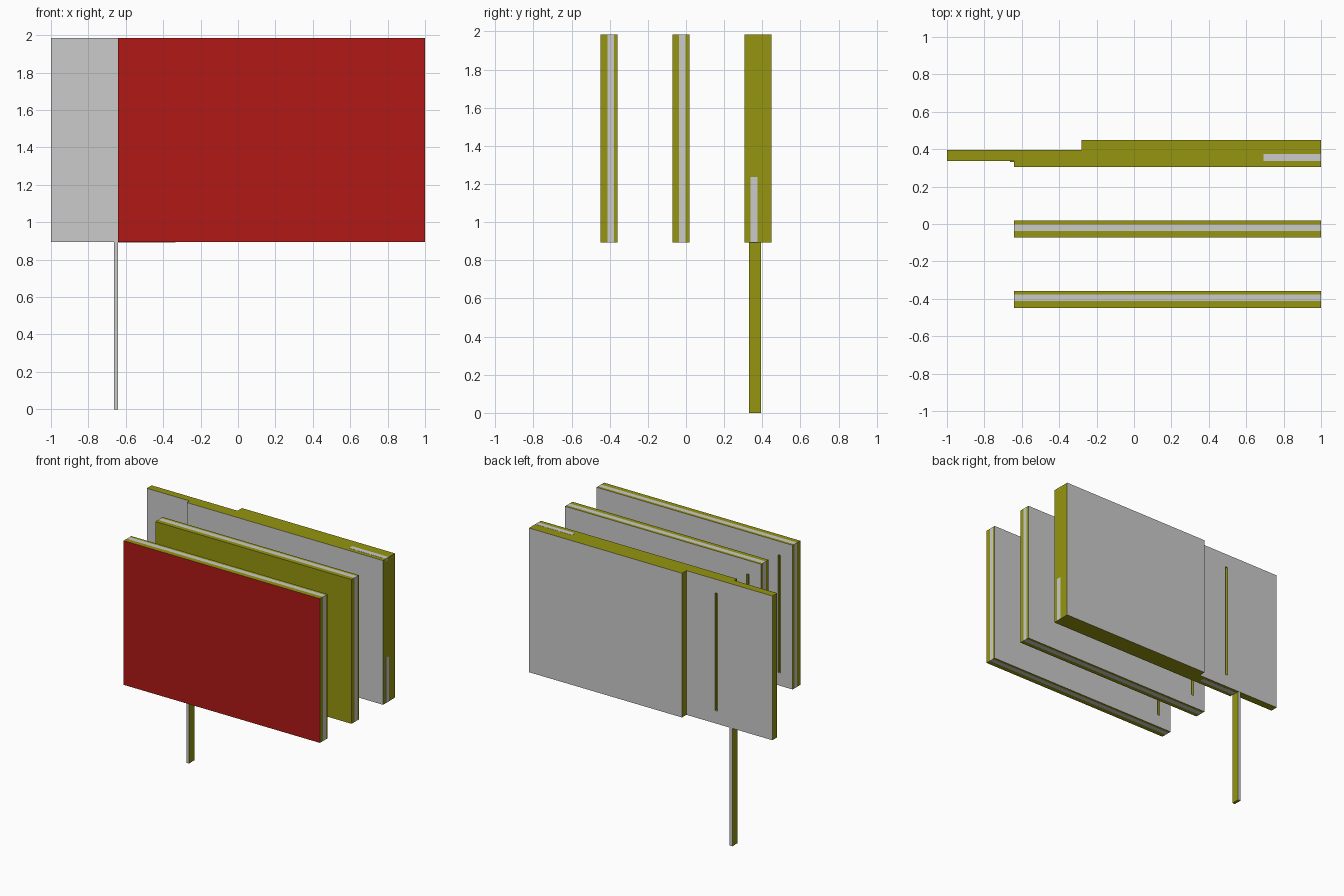
import bpy, bmesh

if "Cube" in bpy.data.objects:
    bpy.data.objects.remove(bpy.data.objects["Cube"])


def material(name, color):
    m = bpy.data.materials.new(name)
    m.diffuse_color = (*color, 1)
    m.use_nodes = True
    m.node_tree.nodes["Principled BSDF"].inputs["Base Color"].default_value = m.diffuse_color
    return m


GREY = material("grey", (0.8, 0.8, 0.8))
OLIVE = material("olive_edge", (0.3, 0.3, 0.005))
RED = material("red_face", (0.44, 0.01, 0.008))
Z0, Z1 = 0.893, 1.984


def finish(name, bm, mats):
    bmesh.ops.recalc_face_normals(bm, faces=bm.faces)
    me = bpy.data.meshes.new(name)
    bm.to_mesh(me)
    bm.free()
    for m in mats:
        me.materials.append(m)
    ob = bpy.data.objects.new(name, me)
    bpy.context.collection.objects.link(ob)
    return ob


def prism(name, profile, z0, z1, mats=(GREY, OLIVE)):
    """Extrude an XY outline upward; faces turned to y stay grey, the rest olive."""
    bm = bmesh.new()
    f = bm.faces.new([bm.verts.new((x, y, z0)) for x, y in profile])
    r = bmesh.ops.extrude_face_region(bm, geom=[f])
    top = [v for v in r["geom"] if isinstance(v, bmesh.types.BMVert)]
    bmesh.ops.translate(bm, verts=top, vec=(0, 0, z1 - z0))
    bm.normal_update()
    for f in bm.faces:
        f.material_index = 0 if abs(f.normal.y) > 0.5 else len(mats) - 1
    return finish(name, bm, mats)


def rect(x0, x1, y0, y1):
    return [(x0, y0), (x1, y0), (x1, y1), (x0, y1)]


def layered_panel(name, ys, front):
    """Flat panel with a grey band running round the middle of its edge."""
    bm = bmesh.new()
    rings = [[bm.verts.new((x, y, z)) for x, z in rect(-0.642, 1, Z0, Z1)] for y in ys]
    bm.faces.new(rings[0]).material_index = 2
    bm.faces.new(rings[-1]).material_index = 0
    for i, (a, b) in enumerate(zip(rings, rings[1:])):
        for k in range(4):
            f = bm.faces.new((a[k], a[k - 1], b[k - 1], b[k]))
            f.material_index = 0 if i == 1 else 1
    return finish(name, bm, (GREY, OLIVE, front))


def cut_slot(ob, y_back):
    """Narrow upright groove in the back face."""
    cutter = prism("slot_cutter", rect(-0.54, -0.52, y_back - 0.02, y_back + 0.05),
                   0.99, 1.88, (OLIVE,))
    mod = ob.modifiers.new("slot", 'BOOLEAN')
    mod.object, mod.operation, mod.solver = cutter, 'DIFFERENCE', 'EXACT'
    mod.material_mode = 'TRANSFER'
    bpy.context.view_layer.objects.active = ob
    bpy.ops.object.modifier_apply(modifier=mod.name)
    bpy.data.objects.remove(cutter)


# Front and middle panels
cut_slot(layered_panel("front_panel", (-0.449, -0.412, -0.378, -0.358), RED), -0.358)
cut_slot(layered_panel("middle_panel", (-0.071, -0.038, -0.002, 0.018), GREY), 0.018)

# Stepped back panel
back = prism("back_panel", [(-1, 0.338), (-0.642, 0.338), (-0.642, 0.306), (1, 0.306),
                            (1, 0.449), (-0.281, 0.449), (-0.281, 0.396), (-1, 0.396)], Z0, Z1)
cut_slot(back, 0.396)

# Grey edge inserts on the back panel
E = 0.001
for name, x0, x1, z0, z1 in (
        ("top_insert", 0.692, 1, Z1 - 0.02, Z1 + E),
        ("side_insert", 0.98, 1 + E, Z0, 1.237),
        ("bottom_insert", -0.642, -0.334, Z0 - E, Z0 + 0.02)):
    prism(name, rect(x0, x1, 0.338, 0.375), z0, z1, (GREY,))

# Post
prism("post", rect(-0.664, -0.642, 0.331, 0.394), 0, Z0)
